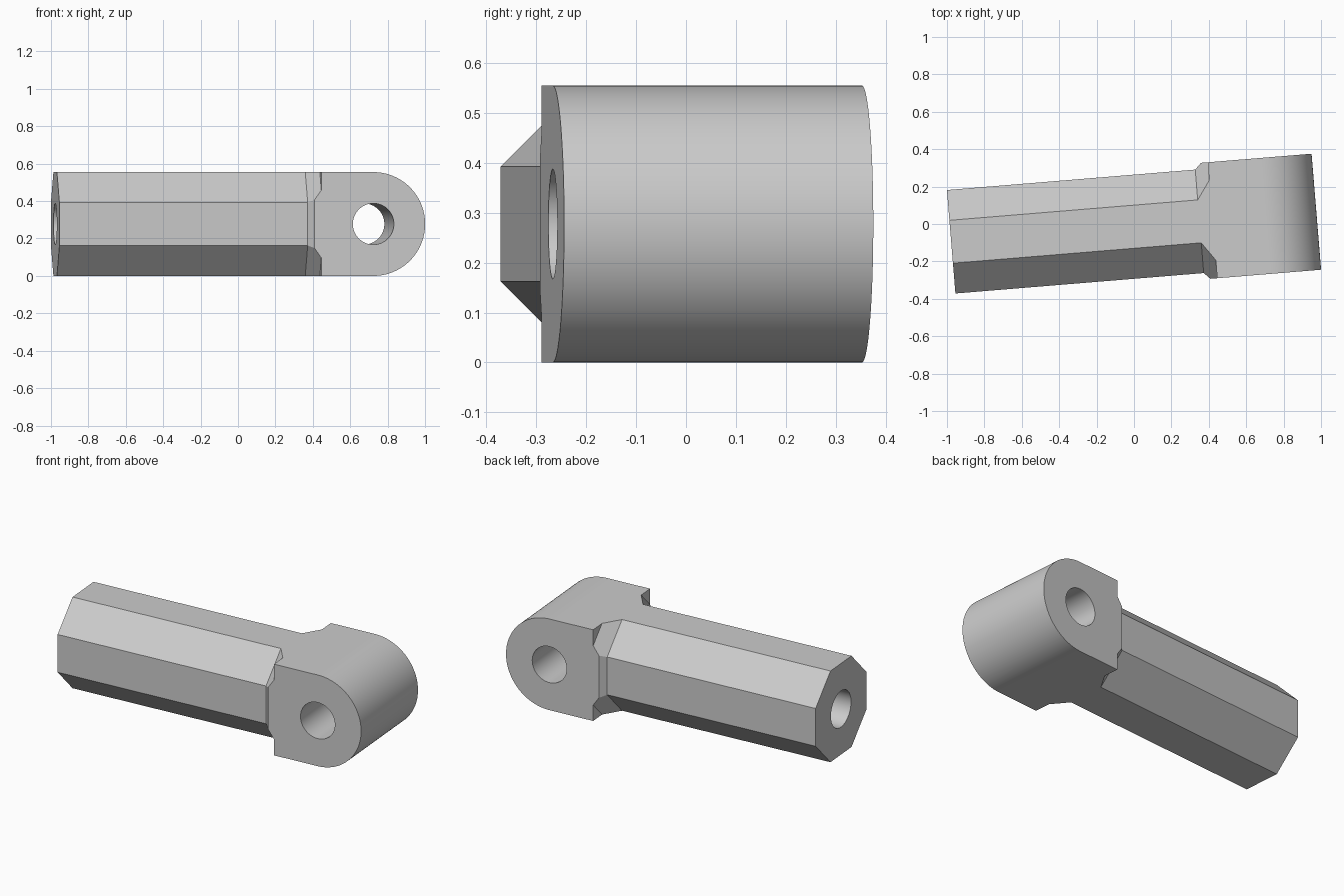
import bpy
import bmesh
from math import cos, sin, pi, sqrt, radians
from mathutils import Matrix

cube = bpy.data.objects.get("Cube")
if cube:
    bpy.data.objects.remove(cube, do_unlink=True)

# Main dimensions, measured along the rod
A = 0.2775            # half height, octagon apothem and eye radius
HALF_W = 0.311        # half width of the eye block
ROD_START, ROD_END = -0.982, 0.35
EYE = 0.6995          # position of the cross hole
HOLE_R = 0.11
FLARE = 0.07          # length of the 45 degree flare into the block
STEPS = 48
PLACE = Matrix.Translation((0, 0, A)) @ Matrix.Rotation(radians(4.7), 4, "Z") @ Matrix.Translation((0, -0.0145, 0))

grey = bpy.data.materials.new("light_grey")
grey.use_nodes = True
colour = (0.6, 0.6, 0.6, 1)
grey.diffuse_color = colour
grey.node_tree.nodes["Principled BSDF"].inputs["Base Color"].default_value = colour


def make_object(name, bm):
    bmesh.ops.recalc_face_normals(bm, faces=bm.faces)
    bm.transform(PLACE)
    mesh = bpy.data.meshes.new(name)
    bm.to_mesh(mesh)
    bm.free()
    mesh.materials.append(grey)
    obj = bpy.data.objects.new(name, mesh)
    bpy.context.collection.objects.link(obj)
    return obj


def ring(bm, u, grow):
    """Octagon grown outwards, but trimmed to the block's height and width."""
    w = min(A + grow, HALF_W)
    diagonal = sqrt(2) * (A + grow)
    z, t = diagonal - w, diagonal - A
    points = [(w, -z), (w, z), (t, A), (-t, A), (-w, z), (-w, -z), (-t, -A), (t, -A)]
    return [bm.verts.new((u, y, h)) for y, h in points]


# Octagonal rod with flared neck
bm = bmesh.new()
side_grow = HALF_W - A
stations = [(ROD_START, 0), (ROD_END, 0), (ROD_END + side_grow, side_grow), (ROD_END + FLARE, FLARE)]
rings = [ring(bm, u, g) for u, g in stations]
bm.faces.new(rings[0])
for i, (a, b) in enumerate(zip(rings, rings[1:])):
    for k in range(8):
        if i == 2 and k in (0, 4):
            continue      # this part belongs to the flat block side
        j = (k + 1) % 8
        bm.faces.new((a[k], a[j], b[j], b[k]))

# Eye block: shoulder corners, flat sides and rounded end
neck, last = rings[2], rings[3]
arcs = []
corners = []
for side, (low, high, top, bottom) in ((1, (0, 1, 2, 7)), (-1, (5, 4, 3, 6))):
    y = side * HALF_W
    c_top, c_low = (bm.verts.new((ROD_END + FLARE, y, h)) for h in (A, -A))
    arc = []
    for s in range(STEPS + 1):
        angle = pi / 2 - pi * s / STEPS
        arc.append(bm.verts.new((EYE + A * cos(angle), y, A * sin(angle))))
    bm.faces.new((last[high], c_top, last[top]))
    bm.faces.new((last[low], c_low, last[bottom]))
    bm.faces.new([c_low, last[low], neck[low], neck[high], last[high], c_top] + arc)
    arcs.append(arc)
    corners.append((c_top, c_low))
left, right = arcs
for s in range(STEPS):
    bm.faces.new((left[s], left[s + 1], right[s + 1], right[s]))
for level, (p, q), s in ((0, (2, 3), 0), (1, (7, 6), STEPS)):
    bm.faces.new((corners[0][level], last[p], last[q], corners[1][level], right[s], left[s]))
rod = make_object("rod_with_eye", bm)


# Cross hole through the eye and bore in the rod's end
def drill(name, centre, axis, length):
    cutter_bm = bmesh.new()
    matrix = Matrix.Translation(centre) @ Matrix.Rotation(pi / 2, 4, axis)
    bmesh.ops.create_cone(cutter_bm, cap_ends=True, segments=64, radius1=HOLE_R,
                          radius2=HOLE_R, depth=length, matrix=matrix)
    cutter = make_object(name, cutter_bm)
    cutter.hide_render = True
    cut = rod.modifiers.new(name, "BOOLEAN")
    cut.operation = "DIFFERENCE"
    cut.solver = "EXACT"
    cut.object = cutter
    bpy.ops.object.modifier_apply(modifier=cut.name)
    bpy.data.objects.remove(cutter, do_unlink=True)


bpy.ops.object.select_all(action="DESELECT")
rod.select_set(True)
bpy.context.view_layer.objects.active = rod
drill("eye_hole", (EYE, 0, 0), "X", 1)
drill("end_bore", (ROD_START, 0, 0), "Y", 1.6)

bpy.ops.object.shade_smooth_by_angle(angle=radians(25))
